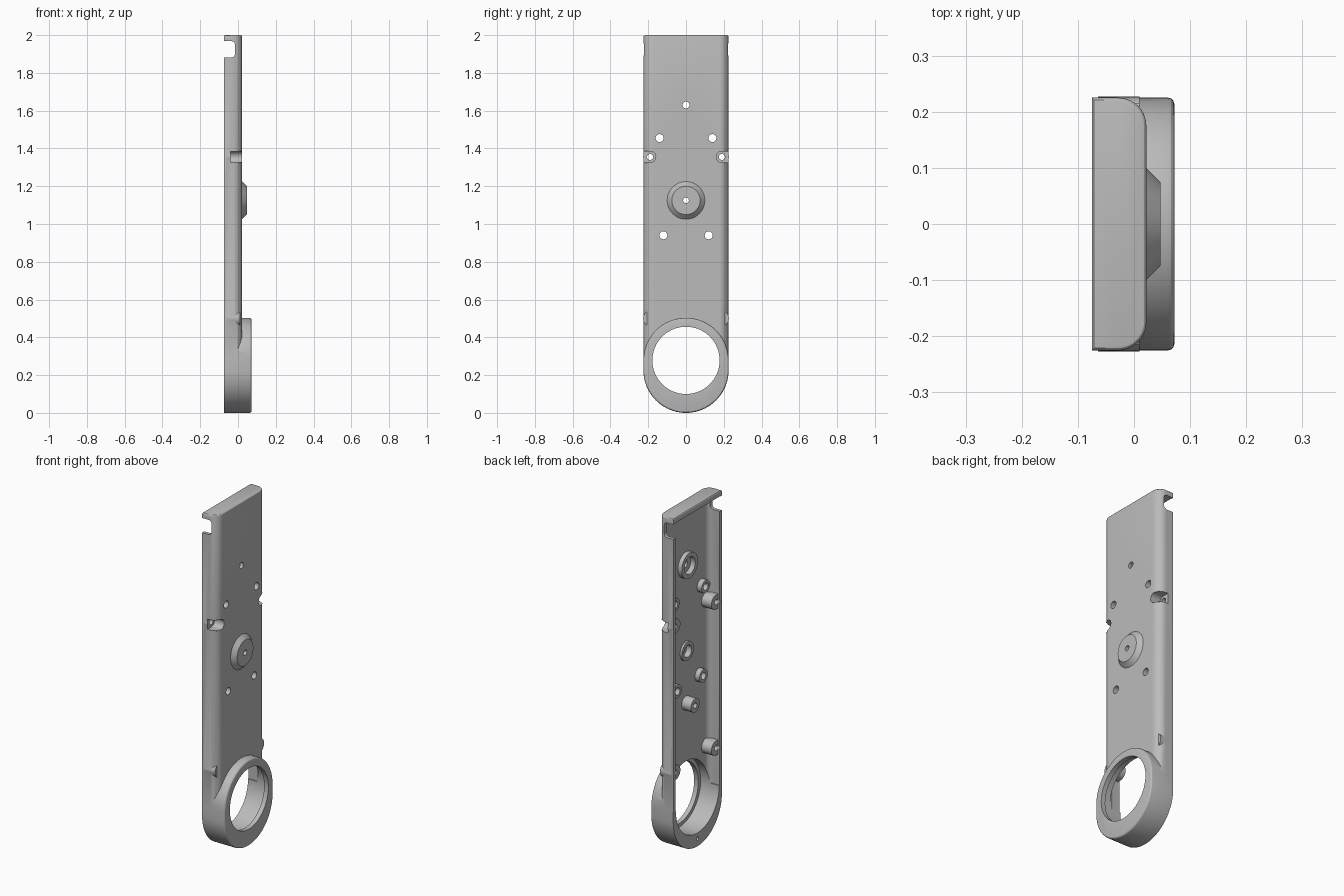
import bpy, bmesh
from math import sin, cos, pi
from mathutils import Vector

if "Cube" in bpy.data.objects:
    bpy.data.objects.remove(bpy.data.objects["Cube"])

grey = bpy.data.materials.new("light_grey")
grey.use_nodes = True
grey.diffuse_color = (0.5, 0.5, 0.5, 1)
grey.node_tree.nodes["Principled BSDF"].inputs["Base Color"].default_value = (0.5, 0.5, 0.5, 1)

BACK, FACE, RING = -0.075, 0.022, 0.072
HALF, EYE = 0.225, 0.278


def arc(cx, cy, r, a0, a1, n=16):
    return [(cx + r * cos(a0 + (a1 - a0) * i / n), cy + r * sin(a0 + (a1 - a0) * i / n))
            for i in range(n + 1)]


def prism(name, points, axis, lo, hi, bevel=0):
    """Extrude a profile along x (points are y, z) or z (points are x, y)."""
    bm = bmesh.new()
    place = (lambda p: (lo, p[0], p[1])) if axis == "x" else (lambda p: (p[0], p[1], lo))
    base = bm.faces.new([bm.verts.new(place(p)) for p in points])
    move = Vector((hi - lo, 0, 0)) if axis == "x" else Vector((0, 0, hi - lo))
    new = bmesh.ops.extrude_face_region(bm, geom=[base])["geom"]
    bmesh.ops.translate(bm, vec=move, verts=[v for v in new if isinstance(v, bmesh.types.BMVert)])
    if bevel:
        cap = [f for f in new if isinstance(f, bmesh.types.BMFace)][0]
        bmesh.ops.bevel(bm, geom=list(cap.edges), offset=bevel, segments=3,
                        profile=0.5, affect="EDGES")
    bmesh.ops.recalc_face_normals(bm, faces=bm.faces)
    mesh = bpy.data.meshes.new(name)
    bm.to_mesh(mesh)
    bm.free()
    mesh.materials.append(grey)
    ob = bpy.data.objects.new(name, mesh)
    bpy.context.collection.objects.link(ob)
    return ob


def disc(y, z, r, lo, hi, n=32, bevel=0):
    return prism("disc", arc(y, z, r, 0, 2 * pi, n)[:-1], "x", lo, hi, bevel)


def block(y0, y1, z0, z1, lo, hi):
    return prism("block", [(y0, z0), (y1, z0), (y1, z1), (y0, z1)], "x", lo, hi)


def combine(target, other, operation):
    mod = target.modifiers.new("combine", "BOOLEAN")
    mod.operation, mod.solver, mod.object = operation, "EXACT", other
    bpy.context.view_layer.update()
    result = bpy.data.meshes.new_from_object(
        target.evaluated_get(bpy.context.evaluated_depsgraph_get()))
    target.modifiers.clear()
    target.data = result
    bpy.data.objects.remove(other)


def add(other):
    combine(housing, other, "UNION")


def cut(other):
    combine(housing, other, "DIFFERENCE")


def channel(half, front, r):
    """Cross-section with rounded front corners, open side at the back."""
    back = BACK if half == HALF else BACK - 0.03
    return ([(back, -half)] + arc(front - r, -half + r, r, -pi / 2, 0, 10)
            + arc(front - r, half - r, r, 0, pi / 2, 10) + [(back, half)])


# Long body and the thick rounded ring at its foot
housing = prism("housing", channel(HALF, FACE, 0.05), "z", 0.25, 2.0, 0.008)
ring_r = HALF + 0.0004
add(prism("ring", arc(0, EYE, ring_r, 0, pi, 40) + arc(0, ring_r, ring_r, pi, 2 * pi, 40),
          "x", BACK, RING, 0.012))

# Hollow interior and ring bore
cut(prism("cavity", channel(0.205, 0.0, 0.03), "z", EYE, 1.97))
cut(disc(0, EYE, 0.2, -0.11, 0.045, 64))
cut(disc(0, EYE, 0.178, -0.11, 0.11, 64))

# Conical button on the face
button = disc(0, 1.125, 0.1, 0.011, 0.047, 48)
for v in button.data.vertices:
    if v.co.x > 0.04:
        v.co.y *= 0.75
        v.co.z = 1.125 + (v.co.z - 1.125) * 0.75
cone_base = disc(0, 1.125, 0.1, 0.011, FACE, 48)
for v in button.data.vertices:
    if v.co.x < 0.04:
        v.co.x = FACE - 0.0002
add(cone_base)
add(button)

# Bosses inside: large collar, centre post, small collars, wall posts
add(disc(0, 1.63, 0.075, -0.025, 0.01))
add(disc(0, 0.82, 0.04, -0.06, 0.01))
add(disc(0, 1.125, 0.055, -0.012, 0.01))
for side in (-1, 1):
    for y, z in ((0.14, 1.455), (0.12, 0.94)):
        add(disc(side * y, z, 0.038, -0.03, 0.01))
    for z in (1.355, 0.5):
        add(disc(side * 0.185, z, 0.042, -0.064, 0.01))
        y0, y1 = sorted((side * 0.185, side * 0.215))
        add(block(y0, y1, z - 0.042, z + 0.042, -0.0645, 0.0))

# Recesses and holes along the centre line
cut(disc(0, 1.63, 0.05, -0.1, 0.004))
cut(disc(0, 1.125, 0.035, -0.1, 0.02))
cut(disc(0, 0.82, 0.016, -0.1, -0.01))
cut(disc(0, 0.045, 0.01, -0.1, -0.03))
for z, r in ((1.63, 0.018), (1.125, 0.015)):
    cut(disc(0, z, r, -0.1, 0.1))

# Paired screw holes and side notches
for side in (-1, 1):
    for y, z in ((0.14, 1.455), (0.12, 0.94)):
        cut(disc(side * y, z, 0.021, -0.1, 0.1))
    y = side * 0.19
    cut(disc(y, 0.5, 0.016, -0.1, -0.01))
    turn = -side * pi / 2
    mouth = [(side * 0.3, 1.325), (side * 0.3, 1.385)]
    tip = arc(y, 1.355, 0.03, pi / 2, pi / 2 + side * pi, 16)
    cut(prism("notch", mouth + tip, "x", -0.04, 0.1))
    cut(disc(y, 1.355, 0.016, -0.1, 0.1))

# Rounded window through both side walls near the top
window = block(-0.3, 0.3, 1.882, 1.968, -0.12, -0.015)
bm = bmesh.new()
bm.from_mesh(window.data)
edges = [e for e in bm.edges if all(v.co.x > -0.05 for v in e.verts)
         and abs(e.verts[0].co.y - e.verts[1].co.y) > 0.1]
bmesh.ops.bevel(bm, geom=edges, offset=0.02, segments=5, profile=0.5, affect="EDGES")
bm.to_mesh(window.data)
bm.free()
cut(window)

# Smooth curved walls, keep the sharp edges
bpy.ops.object.select_all(action="DESELECT")
housing.select_set(True)
bpy.context.view_layer.objects.active = housing
bpy.ops.object.shade_smooth_by_angle(angle=0.5)
